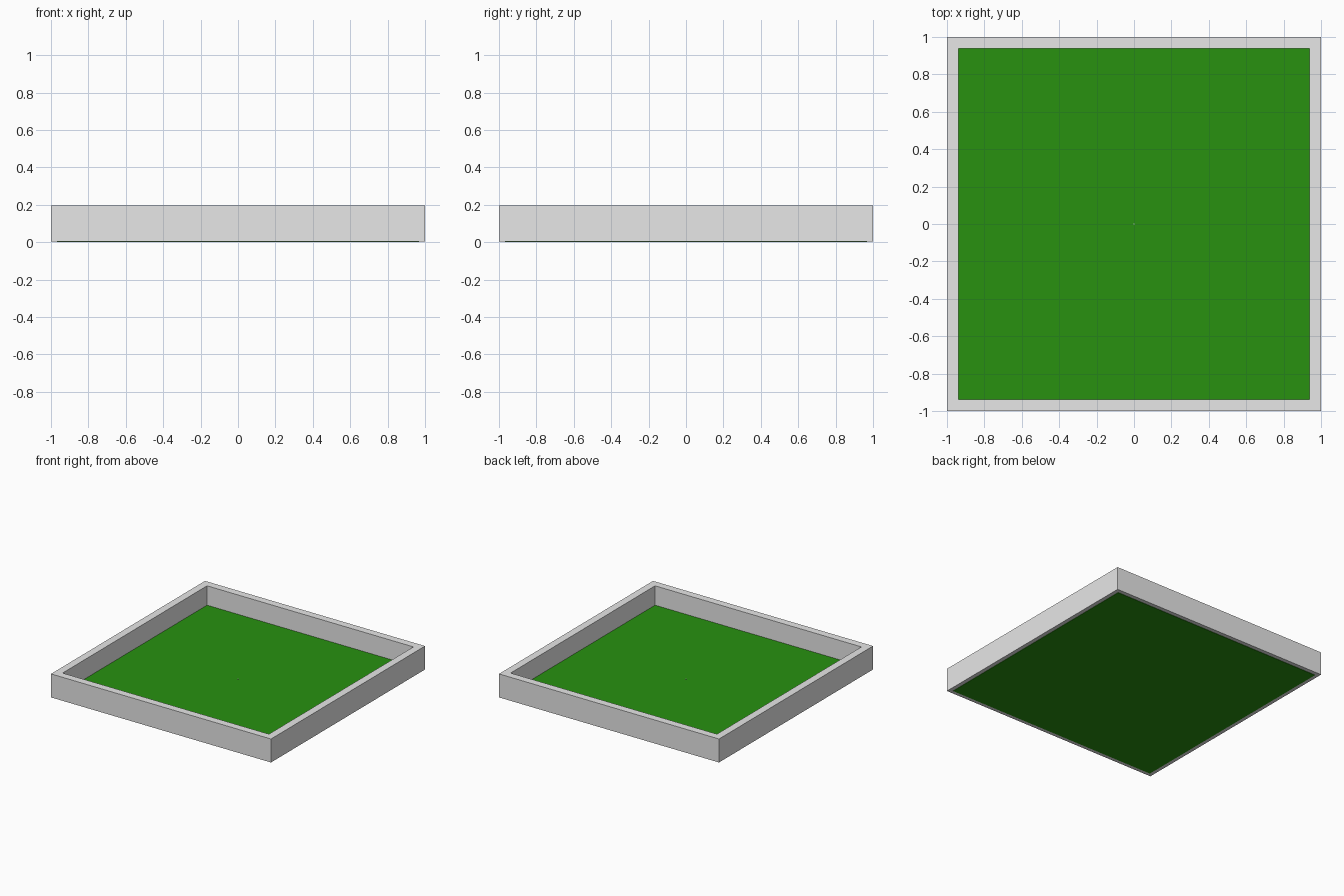
import bpy, bmesh

if "Cube" in bpy.data.objects:
    bpy.data.objects.remove(bpy.data.objects["Cube"])


def material(name, rgb):
    m = bpy.data.materials.new(name)
    m.diffuse_color = (*rgb, 1.0)
    m.use_nodes = True
    m.node_tree.nodes["Principled BSDF"].inputs["Base Color"].default_value = m.diffuse_color
    return m


grey = material("light grey", (0.8, 0.8, 0.8))
green = material("grass green", (0.021, 0.283, 0.005))


def make_object(name, bm, mat):
    bmesh.ops.recalc_face_normals(bm, faces=bm.faces)
    mesh = bpy.data.meshes.new(name)
    bm.to_mesh(mesh)
    bm.free()
    mesh.materials.append(mat)
    obj = bpy.data.objects.new(name, mesh)
    bpy.context.collection.objects.link(obj)
    return obj


def square_slab(name, half, z0, z1, mat):
    bm = bmesh.new()
    bmesh.ops.create_cube(bm, size=1)
    for v in bm.verts:
        v.co.x *= 2 * half
        v.co.y *= 2 * half
        v.co.z = z1 if v.co.z > 0 else z0
    return make_object(name, bm, mat)


# Border wall: four loops (outer/inner, bottom/top) joined into a square ring
OUTER, INNER, BASE, TOP = 1.0, 0.938, 0.003, 0.196
bm = bmesh.new()
loops = []
for half, z in ((OUTER, BASE), (OUTER, TOP), (INNER, TOP), (INNER, BASE)):
    loops.append([bm.verts.new((sx * half, sy * half, z))
                  for sx, sy in ((-1, -1), (1, -1), (1, 1), (-1, 1))])
for k in range(4):
    a, b = loops[k], loops[(k + 1) % 4]
    for i in range(4):
        j = (i + 1) % 4
        bm.faces.new((a[i], a[j], b[j], b[i]))
make_object("border_wall", bm, grey)

# Lawn slab, its edges set into the wall and its underside showing below
square_slab("lawn", 0.967, 0.0, 0.037, green)

# Tiny marker in the middle of the lawn
square_slab("centre_marker", 0.004, 0.03, 0.041, grey)
